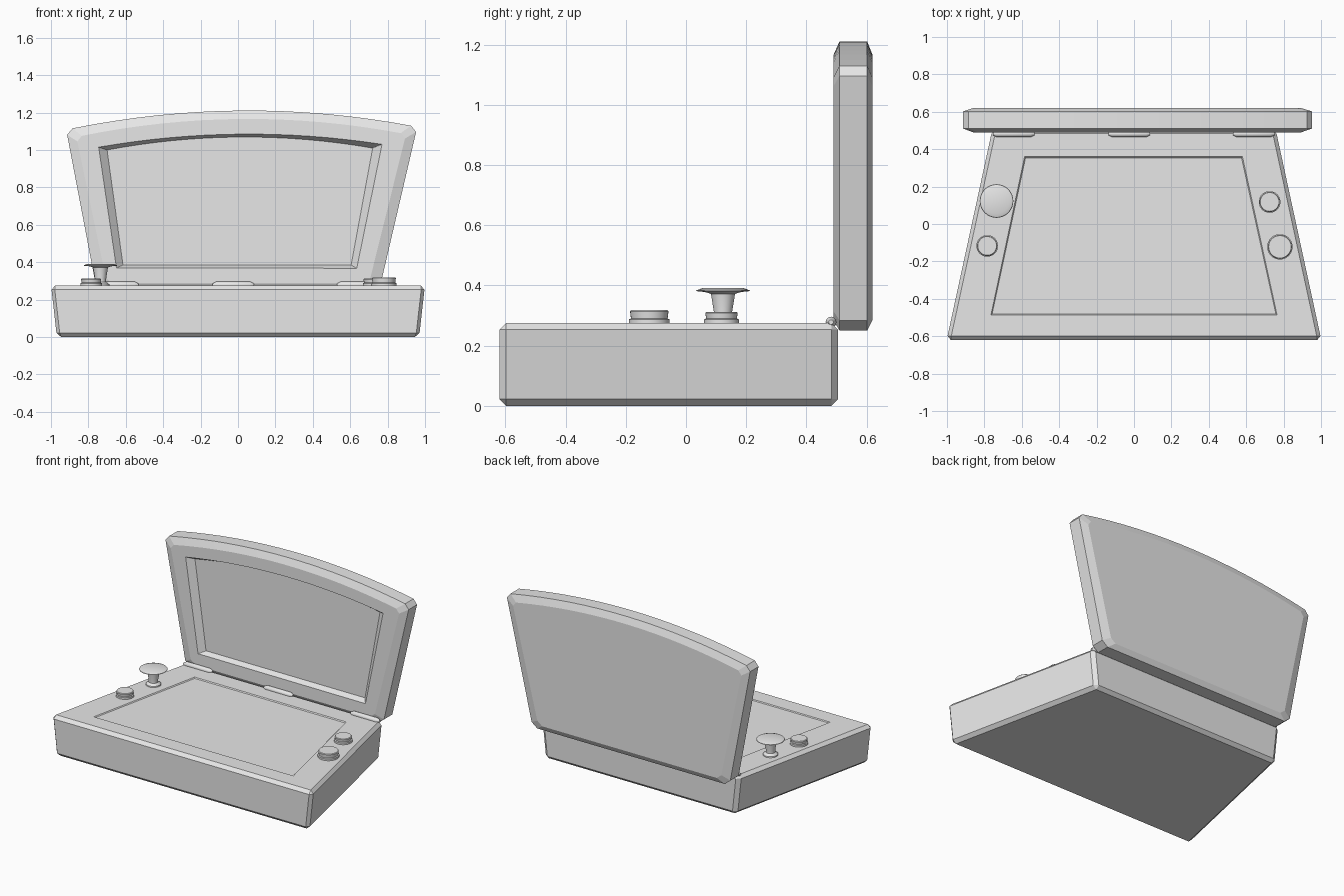
import bpy, bmesh, math
from mathutils import Vector

if "Cube" in bpy.data.objects:
    bpy.data.objects.remove(bpy.data.objects["Cube"], do_unlink=True)

GREY = (0.8, 0.8, 0.8, 1)
grey = bpy.data.materials.new("plain_grey")
grey.use_nodes = True
grey.diffuse_color = GREY
grey.node_tree.nodes["Principled BSDF"].inputs["Base Color"].default_value = GREY


def finish(name, bm, smooth=False):
    bmesh.ops.remove_doubles(bm, verts=bm.verts, dist=0.0002)
    bmesh.ops.recalc_face_normals(bm, faces=bm.faces)
    mesh = bpy.data.meshes.new(name)
    bm.to_mesh(mesh)
    bm.free()
    mesh.materials.append(grey)
    obj = bpy.data.objects.new(name, mesh)
    bpy.context.collection.objects.link(obj)
    if smooth:
        bpy.ops.object.select_all(action='DESELECT')
        obj.select_set(True)
        bpy.context.view_layer.objects.active = obj
        bpy.ops.object.shade_smooth_by_angle(angle=math.radians(30))
    return obj


def loft(rings):
    """Join closed rings of equal length and cap both ends."""
    bm = bmesh.new()
    loops = [[bm.verts.new(p) for p in ring] for ring in rings]
    for a, b in zip(loops, loops[1:]):
        for i in range(len(a)):
            j = (i + 1) % len(a)
            bm.faces.new((a[i], a[j], b[j], b[i]))
    bm.faces.new(loops[0])
    bm.faces.new(loops[-1])
    return bm


def trapezoid(front, back, y0, y1, z):
    return [(-front, y0, z), (front, y0, z), (back, y1, z), (-back, y1, z)]


def lid_ring(y, bl, br, tr, tl, rise, cut):
    """Four-cornered outline with clipped corners and an arched top edge."""
    corners = [Vector(c) for c in (bl, br, tr, tl)]
    pts = []
    for i, c in enumerate(corners):
        before = (corners[i - 1] - c).normalized() * cut
        after = (corners[(i + 1) % 4] - c).normalized() * cut
        pts += [c + before, c + after]
    start, end = pts[5], pts[6]
    steps = 16
    arch = []
    for k in range(1, steps):
        t = k / steps
        arch.append(start.lerp(end, t) + Vector((0, 4 * rise * t * (1 - t))))
    pts = pts[:6] + arch + pts[6:]
    return [(p.x, y, p.y) for p in pts]


def turned(name, x, y, profile, sides=32):
    """Round part from (radius, height) pairs."""
    rings = [[(x + r * math.cos(math.tau * i / sides),
               y + r * math.sin(math.tau * i / sides), z)
              for i in range(sides)] for r, z in profile]
    return finish(name, loft(rings), smooth=True)


# Base: tapered wedge with chamfered edges and a shallow sunken panel
bm = loft([trapezoid(0.973, 0.73, -0.62, 0.505, 0),
           trapezoid(1.004, 0.76, -0.62, 0.505, 0.275)])
bmesh.ops.recalc_face_normals(bm, faces=bm.faces)
bmesh.ops.bevel(bm, geom=bm.edges[:], offset=0.022, segments=1, affect='EDGES')
bm.faces.ensure_lookup_table()
top = max(bm.faces, key=lambda f: f.calc_center_median().z)
panel = bmesh.ops.inset_individual(bm, faces=[top], thickness=0.1)
for v, p in zip(sorted(top.verts, key=lambda v: (v.co.y > 0, v.co.x)),
                [(-0.765, -0.487), (0.765, -0.487), (-0.585, 0.36), (0.58, 0.36)]):
    v.co.x, v.co.y = p
bmesh.ops.inset_individual(bm, faces=[top], thickness=0.008, depth=-0.006)
finish("base", bm)

# Lid: chamfered arched slab with a recessed screen
outer = ((-0.755, 0.25), (0.755, 0.25), (0.96, 1.13), (-0.92, 1.115))
face = ((-0.70, 0.285), (0.70, 0.285), (0.90, 1.09), (-0.865, 1.075))
opening = ((-0.65, 0.37), (0.635, 0.367), (0.77, 1.03), (-0.745, 1.015))
screen = ((-0.615, 0.385), (0.605, 0.385), (0.72, 1.01), (-0.70, 1.0))
finish("lid", loft([
    lid_ring(0.62, *face, 0.083, 0.03),
    lid_ring(0.602, *outer, 0.088, 0.035),
    lid_ring(0.51, *outer, 0.088, 0.035),
    lid_ring(0.49, *face, 0.083, 0.03),
    lid_ring(0.49, *opening, 0.062, 0.001),
    lid_ring(0.528, *screen, 0.064, 0.001)]))

# Hinge barrels with tapered ends
for name, x in (("right_hinge", -0.643), ("middle_hinge", -0.025), ("left_hinge", 0.64)):
    rings = []
    for dx, r in ((-0.11, 0.008), (-0.09, 0.018), (0.09, 0.018), (0.11, 0.008)):
        rings.append([(x + dx, 0.482 + r * math.cos(math.tau * i / 12),
                       0.278 + r * math.sin(math.tau * i / 12)) for i in range(12)])
    finish(name, loft(rings), smooth=True)

# Push buttons: collar with a slightly narrower cap
for name, x, y, r, h in (("right_button", -0.785, -0.117, 0.058, 0.312),
                         ("left_rear_button", 0.725, 0.118, 0.058, 0.312),
                         ("left_front_button", 0.78, -0.122, 0.068, 0.318)):
    turned(name, x, y, [(r, 0.268), (r, 0.287), (r - 0.007, 0.29),
                        (r - 0.004, h - 0.004), (r - 0.008, h)])

# Control stick: flared foot, narrow waist, wide thin cap
turned("control_stick", -0.735, 0.123,
       [(0.05, 0.268), (0.047, 0.282), (0.03, 0.295), (0.03, 0.31), (0.04, 0.372),
        (0.06, 0.378), (0.09, 0.381), (0.088, 0.384), (0.068, 0.391)])
